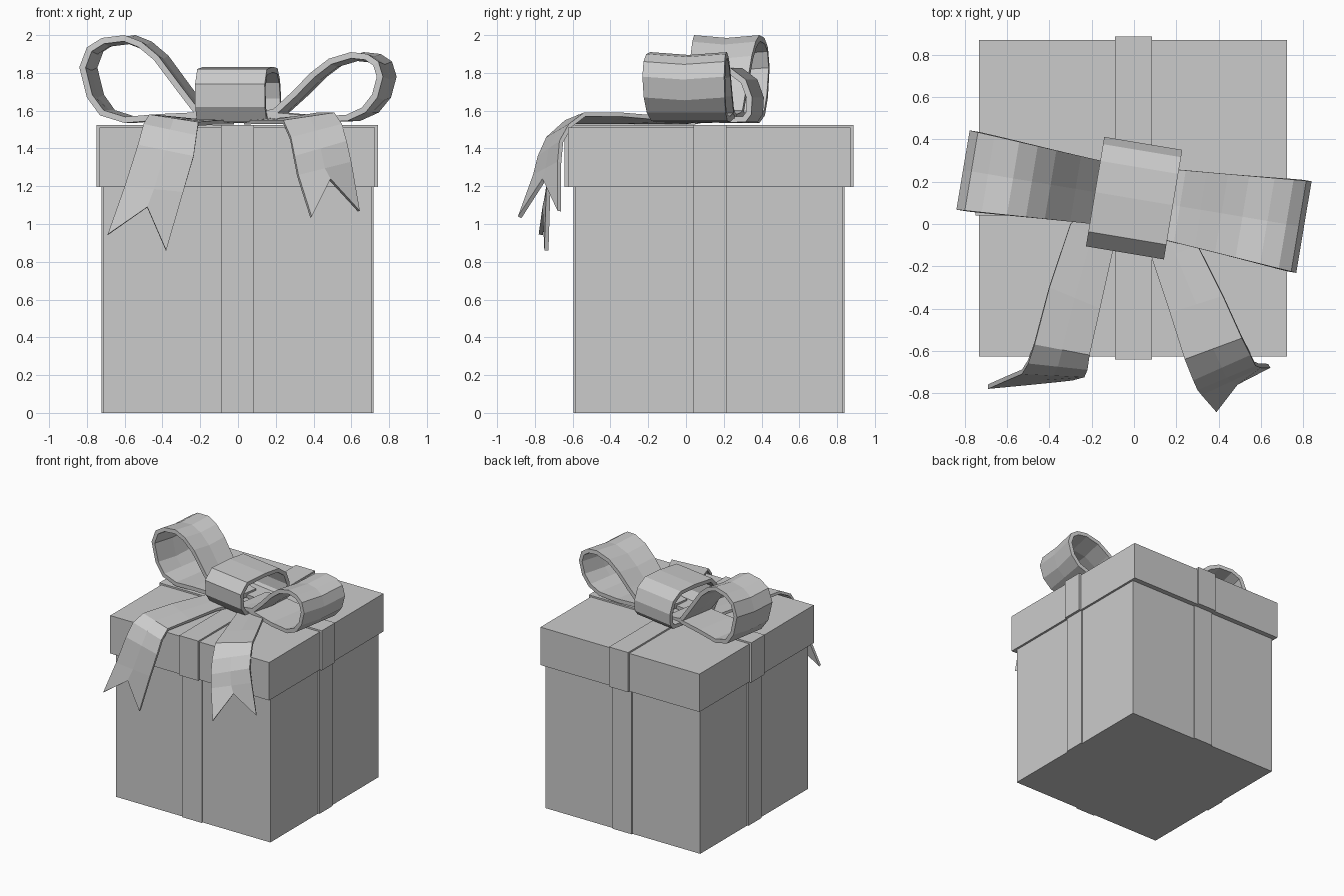
import bpy
from math import sin, cos, radians

ANG, CY = radians(-9.5), 0.12   # the bow is turned slightly about its centre


def box(name, x0, x1, y0, y1, z0, z1):
    bpy.ops.mesh.primitive_cube_add(size=1, location=((x0 + x1) / 2, (y0 + y1) / 2, (z0 + z1) / 2))
    ob = bpy.context.object
    ob.name = name
    ob.scale = (x1 - x0, y1 - y0, z1 - z0)
    return ob


def band(name, rows, thick):
    """Skin rows of points into a strip and thicken it inward."""
    n = len(rows[0])
    verts = [p for r in rows for p in r]
    faces = [(i * n + j, i * n + j + 1, (i + 1) * n + j + 1, (i + 1) * n + j)
             for i in range(len(rows) - 1) for j in range(n - 1)]
    me = bpy.data.meshes.new(name)
    me.from_pydata(verts, [], faces)
    ob = bpy.data.objects.new(name, me)
    bpy.context.collection.objects.link(ob)
    m = ob.modifiers.new("thickness", 'SOLIDIFY')
    m.thickness = thick
    m.offset = -1
    m.use_even_offset = True
    return ob


def bow(u, v, z):
    """Bow coordinates to world."""
    return (u * cos(ANG) - v * sin(ANG), CY + u * sin(ANG) + v * cos(ANG), z)


def wrap(name, x0, x1, y0, y1, z0, z1, t):
    """Ribbon plates on the four sides of a box."""
    box(name + "_front", -0.09, 0.085, y0 - t, y0, z0, z1)
    box(name + "_back", -0.09, 0.085, y1, y1 + t, z0, z1)
    box(name + "_left", x0 - t, x0, 0.04, 0.215, z0, z1)
    box(name + "_right", x1, x1 + t, 0.04, 0.215, z0, z1)


# Box, lid and flat ribbons
box("box_body", -0.711, 0.706, -0.585, 0.829, 0, 1.21)
box("lid", -0.733, 0.724, -0.626, 0.871, 1.197, 1.511)
wrap("body_ribbon", -0.711, 0.706, -0.585, 0.829, 0, 1.197, 0.011)
wrap("lid_ribbon", -0.733, 0.724, -0.626, 0.871, 1.195, 1.524, 0.016)
box("lid_ribbon_long", -0.09, 0.085, -0.626, 0.871, 1.511, 1.524)
box("lid_ribbon_cross", -0.733, 0.724, 0.04, 0.215, 1.511, 1.524)

# Bow loops: side profiles, widening away from the knot
left_path = [(-0.05, 1.57), (-0.18, 1.60), (-0.28, 1.73), (-0.40, 1.89), (-0.49, 1.965),
             (-0.58, 2.0), (-0.70, 1.985), (-0.78, 1.935), (-0.82, 1.83), (-0.78, 1.67),
             (-0.71, 1.575), (-0.58, 1.535), (-0.40, 1.55), (-0.18, 1.56), (-0.05, 1.55)]
right_path = [(0.05, 1.55), (0.2, 1.56), (0.44, 1.54), (0.62, 1.545), (0.72, 1.59), (0.785, 1.67),
              (0.815, 1.78), (0.79, 1.86), (0.73, 1.90), (0.64, 1.91), (0.52, 1.875),
              (0.42, 1.80), (0.32, 1.70), (0.22, 1.61), (0.05, 1.57)]
for name, path, w0, w1 in (("bow_loop_left", left_path, 0.14, 0.19),
                           ("bow_loop_right", right_path, 0.155, 0.22)):
    rows = []
    for u, z in path:
        w = w0 + (w1 - w0) * abs(u) / 0.82
        rows.append([bow(u, -w, z), bow(u, 0, z - (0.015 if z > 1.6 else 0)), bow(u, w, z)])
    band(name, rows, 0.032)

# Knot band across the middle
knot = [(-0.05, 1.535), (-0.20, 1.54), (-0.255, 1.62), (-0.26, 1.74), (-0.19, 1.82), (0, 1.832),
        (0.15, 1.825), (0.23, 1.765), (0.265, 1.67), (0.26, 1.58), (0.23, 1.54), (0.05, 1.535)]
band("bow_knot", [[bow(-0.187, v, z), bow(0.187, v, z)] for v, z in knot], 0.03)

# Tails: right and left edges down to a swallow-tail end
left_tail = [((-0.02, 0.05, 1.55), (-0.2, 0.1, 1.56)), ((-0.1, -0.13, 1.55), (-0.3, 0, 1.56)),
             ((-0.16, -0.4, 1.545), (-0.4, -0.3, 1.575)), ((-0.21, -0.62, 1.54), (-0.47, -0.57, 1.58)),
             ((-0.22, -0.69, 1.47), (-0.5, -0.66, 1.53)), ((-0.235, -0.725, 1.36), (-0.53, -0.71, 1.42)),
             ((-0.29, -0.74, 1.17), (-0.6, -0.74, 1.2))]
right_tail = [((0.22, 0.05, 1.56), (0.03, 0, 1.55)), ((0.3, -0.1, 1.57), (0.09, -0.18, 1.55)),
              ((0.42, -0.34, 1.59), (0.17, -0.42, 1.55)), ((0.51, -0.54, 1.59), (0.24, -0.64, 1.55)),
              ((0.55, -0.62, 1.53), (0.28, -0.74, 1.46)), ((0.575, -0.67, 1.44), (0.3, -0.785, 1.36)),
              ((0.6, -0.68, 1.33), (0.32, -0.81, 1.26))]
left_end = [(-0.38, -0.75, 0.86), (-0.48, -0.76, 1.09), (-0.69, -0.78, 0.945)]
right_end = [(0.645, -0.68, 1.07), (0.49, -0.76, 1.24), (0.39, -0.89, 1.04)]
for name, edges, end in (("bow_tail_left", left_tail, left_end),
                         ("bow_tail_right", right_tail, right_end)):
    rows = [[a, tuple((p + q) / 2 for p, q in zip(a, b)), b] for a, b in edges] + [end]
    ob = band(name, rows, 0.022)
    ob.modifiers["thickness"].use_even_offset = False
